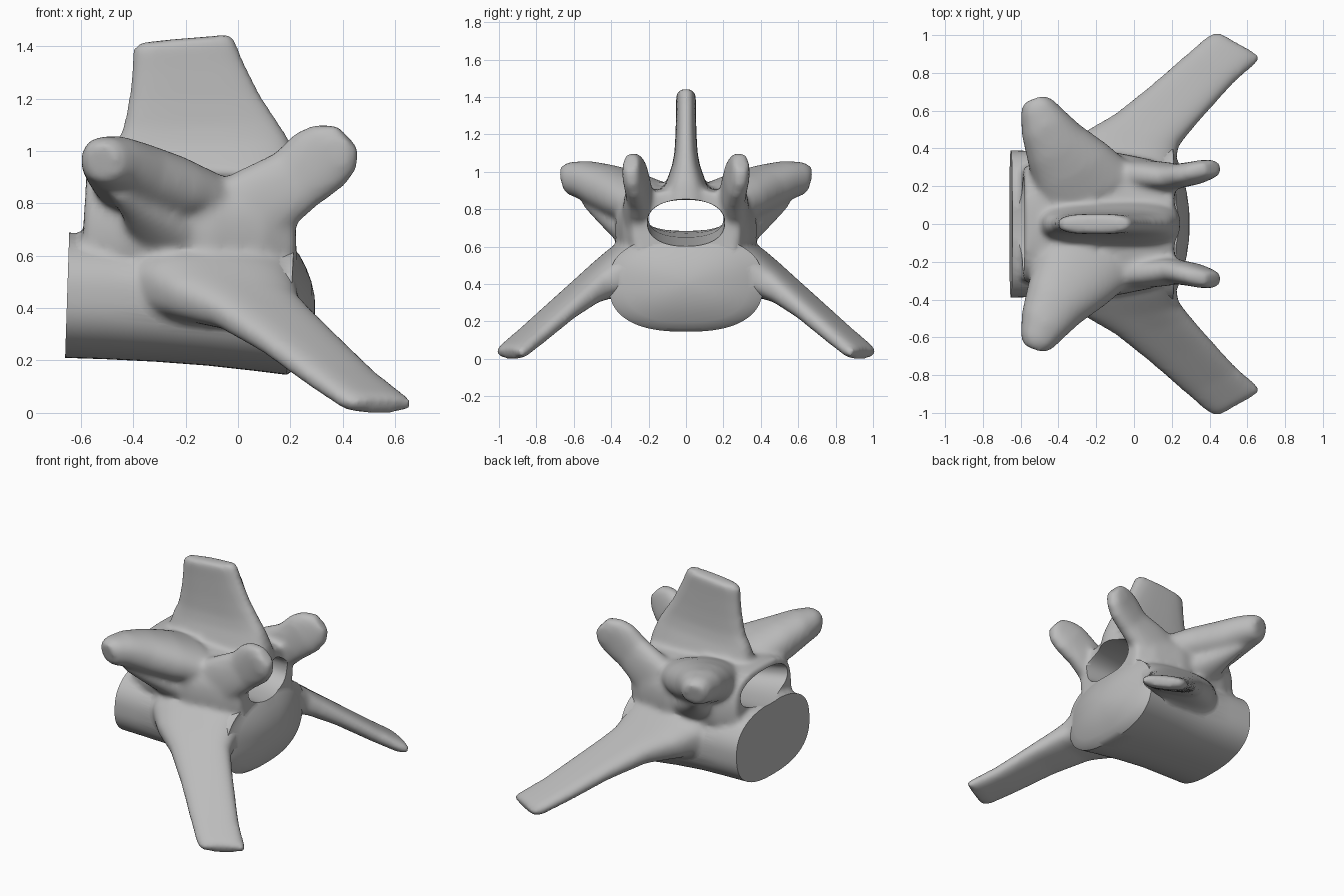
import bpy, bmesh
from math import cos, sin, pi, radians, copysign
from mathutils import Vector

cube = bpy.data.objects.get("Cube")
if cube:
    bpy.data.objects.remove(cube, do_unlink=True)

bone = bpy.data.materials.new("bone_grey")
bone.use_nodes = True
GREY = (0.5, 0.5, 0.5, 1)
bone.diffuse_color = GREY
bone.node_tree.nodes["Principled BSDF"].inputs["Base Color"].default_value = GREY


def loft(bm, sections, power=2.5, side=1, count=40):
    """Skin superellipse rings; a section is (centre, half-width vector, half-thickness)."""
    flip = Vector((1, side, 1))
    centres = [Vector(s[0]) for s in sections]
    rings = []
    for i, (_, u, thick) in enumerate(sections):
        u = Vector(u)
        tangent = centres[min(i + 1, len(centres) - 1)] - centres[max(i - 1, 0)]
        v = u.cross(tangent).normalized() * thick
        ring = []
        for k in range(count):
            a = 2 * pi * k / count
            c, s = [copysign(abs(t) ** (2 / power), t) for t in (cos(a), sin(a))]
            ring.append(bm.verts.new((centres[i] + u * c + v * s) * flip))
        rings.append(ring)
    faces = [bm.faces.new(rings[0]), bm.faces.new(rings[-1])]
    for a, b in zip(rings, rings[1:]):
        for k in range(count):
            n = (k + 1) % count
            faces.append(bm.faces.new((a[k], a[n], b[n], b[k])))
    bmesh.ops.recalc_face_normals(bm, faces=faces)


def along_x(rows):
    """Sections for a part running along x: (x, half width, bottom, top)."""
    return [((x, 0, (lo + hi) / 2), (0, w, 0), (hi - lo) / 2) for x, w, lo, hi in rows]


def make_object(bm, name):
    mesh = bpy.data.meshes.new(name)
    bm.to_mesh(mesh)
    bm.free()
    obj = bpy.data.objects.new(name, mesh)
    bpy.context.collection.objects.link(obj)
    return obj


# Body of the bone: flat left-hand end, slightly domed right-hand end
body_rows = along_x([(-0.652, 0.39, 0.21, 0.69), (-0.5, 0.385, 0.205, 0.685),
                     (-0.3, 0.375, 0.195, 0.675), (-0.1, 0.385, 0.18, 0.66),
                     (0.08, 0.4, 0.16, 0.655), (0.2, 0.412, 0.145, 0.655)])
dome = [((0.2 + 0.095 * (1 - f * f), 0, 0.4), (0, 0.412 * f, 0), 0.255 * f)
        for f in (0.93, 0.8, 0.6, 0.4, 0.2, 0.05)]
bm = bmesh.new()
loft(bm, body_rows + dome, 2.5, 1, 96)
body = make_object(bm, "crisp_body")
body.hide_render = True

bm = bmesh.new()
loft(bm, body_rows[:5], 2.5)

# Arch over the canal
loft(bm, along_x([(-0.59, 0.3, 0.5, 0.925), (-0.45, 0.35, 0.48, 0.93),
                  (-0.1, 0.38, 0.46, 0.92), (0.1, 0.34, 0.46, 0.915),
                  (0.22, 0.285, 0.48, 0.905)]), 2.7)

# Upright blade on top
blade = [(0.8, -0.52, 0.25, 0.15), (0.92, -0.5, 0.235, 0.115), (1.03, -0.475, 0.195, 0.075),
         (1.1, -0.44, 0.15, 0.062), (1.2, -0.42, 0.085, 0.056), (1.32, -0.405, 0.025, 0.053),
         (1.415, -0.4, -0.015, 0.053), (1.43, -0.37, -0.03, 0.04)]
loft(bm, [(((a + b) / 2, 0, z), ((b - a) / 2, 0, 0.015), t) for z, a, b, t in blade], 3)

for side in (1, -1):
    # Long drooping side blade, with a broad webbed root
    loft(bm, [((-0.1, 0.24, 0.49), (0.34, 0, -0.02), 0.18),
              ((-0.075, 0.36, 0.46), (0.3, -0.02, -0.02), 0.135),
              ((-0.015, 0.445, 0.42), (0.25, -0.035, -0.015), 0.1),
              ((0.09, 0.525, 0.37), (0.195, -0.05, -0.01), 0.075),
              ((0.235, 0.66, 0.265), (0.155, -0.065, 0), 0.058),
              ((0.4, 0.82, 0.128), (0.135, -0.068, 0), 0.05),
              ((0.52, 0.925, 0.042), (0.13, -0.072, 0), 0.044),
              ((0.555, 0.948, 0.026), (0.116, -0.066, 0), 0.031)], 2.8, side)
    # Thick wing at the left-hand end, with an oval flat tip
    loft(bm, [((-0.24, 0.16, 0.81), (-0.24, -0.14, 0), 0.13),
              ((-0.33, 0.3, 0.865), (-0.19, -0.12, 0), 0.135),
              ((-0.42, 0.42, 0.915), (-0.14, -0.1, 0), 0.125),
              ((-0.48, 0.53, 0.955), (-0.112, -0.07, 0), 0.105),
              ((-0.515, 0.62, 0.965), (-0.085, -0.04, 0), 0.09),
              ((-0.525, 0.655, 0.957), (-0.065, -0.02, 0), 0.072)], 2.2, side)
    # Keel under the wing
    loft(bm, [((-0.24, 0.3, 0.67), (0.17, 0, 0), 0.08),
              ((-0.35, 0.42, 0.77), (0.1, 0, 0), 0.065),
              ((-0.45, 0.52, 0.86), (0.05, 0, 0), 0.055)], 2, side)
    # Rounded ear at the right-hand end
    loft(bm, [((-0.02, 0.26, 0.73), (-0.12, 0, 0.12), 0.085),
              ((0.11, 0.258, 0.82), (-0.1, 0, 0.11), 0.075),
              ((0.22, 0.252, 0.89), (-0.082, -0.01, 0.1), 0.066),
              ((0.31, 0.268, 0.965), (-0.09, -0.01, 0.105), 0.062),
              ((0.37, 0.286, 1.012), (-0.08, -0.01, 0.09), 0.055),
              ((0.42, 0.296, 1.05), (-0.045, 0, 0.05), 0.042)], 2.5, side)

solid = make_object(bm, "solid")

# Canal cutter, wider at the left-hand mouth
bm = bmesh.new()
loft(bm, along_x([(-0.8, 0.26, 0.69, 0.895), (-0.58, 0.25, 0.682, 0.89),
                  (-0.4, 0.215, 0.672, 0.86), (-0.1, 0.2, 0.65, 0.85),
                  (0.2, 0.205, 0.605, 0.85), (0.4, 0.22, 0.59, 0.87)]), 2.3, 1, 64)
cutter = make_object(bm, "canal_cutter")
cutter.hide_render = True

# Fuse the parts, soften the joins, restore the crisp body rims and cut the canal
fuse = solid.modifiers.new("fuse", "REMESH")
fuse.mode = "VOXEL"
fuse.voxel_size = 0.016
soften = solid.modifiers.new("soften", "SMOOTH")
soften.factor = 0.5
soften.iterations = 14
for helper, operation in ((body, "UNION"), (cutter, "DIFFERENCE")):
    step = solid.modifiers.new(helper.name, "BOOLEAN")
    step.operation = operation
    step.solver = "EXACT"
    step.object = helper
bpy.context.view_layer.update()
graph = bpy.context.evaluated_depsgraph_get()
mesh = bpy.data.meshes.new_from_object(solid.evaluated_get(graph))
for helper in (solid, body, cutter):
    bpy.data.objects.remove(helper, do_unlink=True)

vertebra = bpy.data.objects.new("vertebra", mesh)
bpy.context.collection.objects.link(vertebra)
mesh.materials.clear()
mesh.materials.append(bone)
bpy.ops.object.select_all(action="DESELECT")
vertebra.select_set(True)
bpy.context.view_layer.objects.active = vertebra
bpy.ops.object.shade_smooth_by_angle(angle=radians(40))
